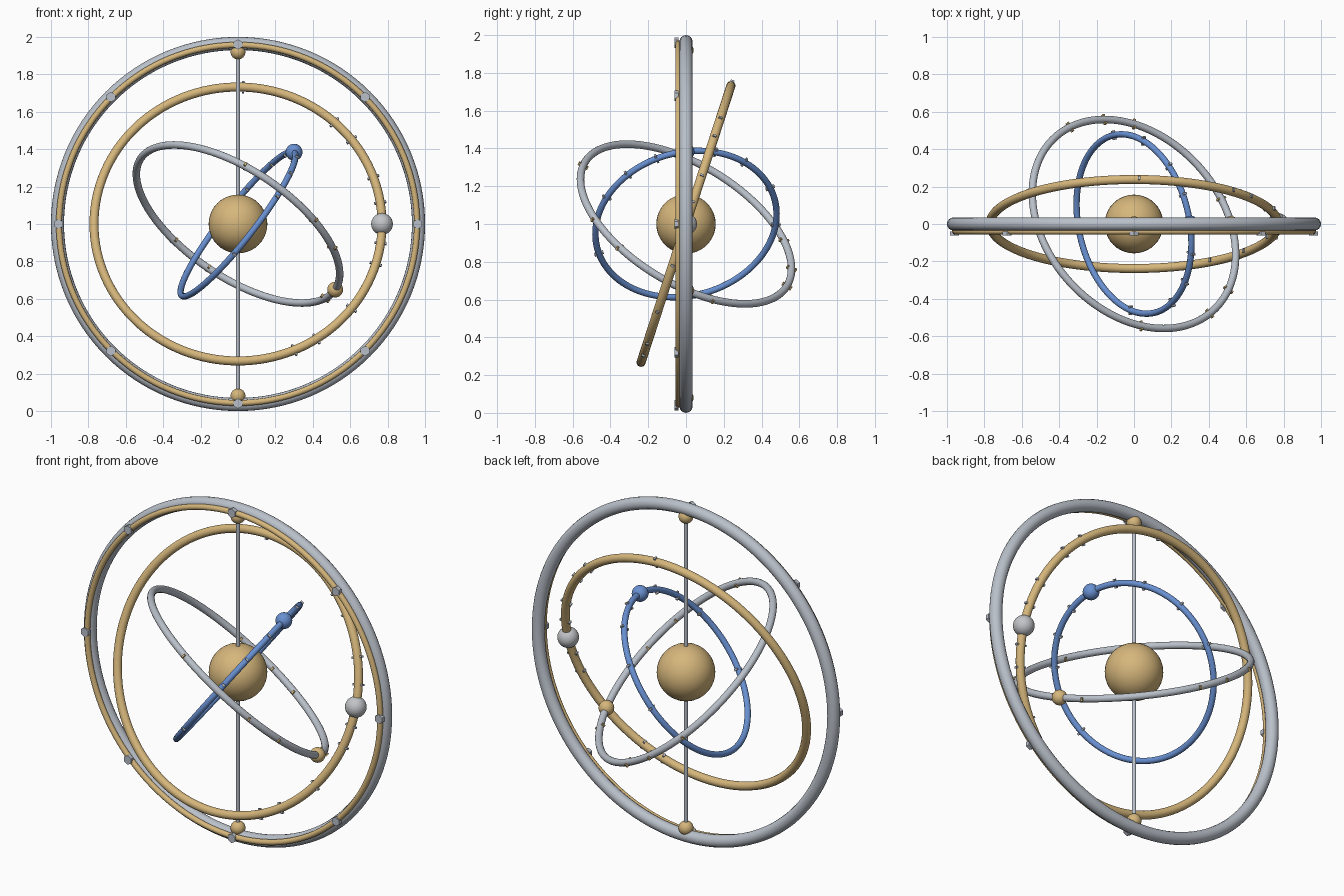
import bpy
from math import radians, sin, cos, pi
from mathutils import Matrix, Vector, Euler

cube = bpy.data.objects.get("Cube")
if cube:
    bpy.data.objects.remove(cube, do_unlink=True)


def material(name, rgb):
    m = bpy.data.materials.new(name)
    m.use_nodes = True
    m.diffuse_color = (*rgb, 1)
    m.node_tree.nodes["Principled BSDF"].inputs["Base Color"].default_value = (*rgb, 1)
    return m


GOLD = material("warm gold", (0.67, 0.47, 0.20))
SILVER = material("cool silver", (0.49, 0.53, 0.59))
PALE = material("pale silver", (0.54, 0.55, 0.57))
BLUE = material("soft blue", (0.14, 0.28, 0.64))

CENTRE = Vector((0, 0, 1))


def finish(name, mat, matrix, smooth=True):
    ob = bpy.context.object
    ob.name = name
    ob.matrix_world = matrix
    ob.data.materials.append(mat)
    if smooth:
        bpy.ops.object.shade_smooth_by_angle()
    return ob


def ring(name, mat, matrix, major, minor):
    bpy.ops.mesh.primitive_torus_add(major_radius=major, minor_radius=minor,
                                     major_segments=128, minor_segments=16)
    return finish(name, mat, matrix)


def ball(name, mat, place, radius):
    bpy.ops.mesh.primitive_uv_sphere_add(radius=radius, segments=40, ring_count=20)
    return finish(name, mat, Matrix.Translation(place))


def cylinder(name, mat, matrix, radius, depth, sides):
    bpy.ops.mesh.primitive_cylinder_add(radius=radius, depth=depth, vertices=sides)
    return finish(name, mat, matrix)


def orbit(name, ring_mat, ball_mat, tick_mat, major, minor, ball_radius, tilt, turn, ticks):
    """Tilted ring with a ball at its local +x and small radial tick bars."""
    frame = Matrix.Translation(CENTRE) @ Euler((radians(tilt), radians(turn), 0)).to_matrix().to_4x4()
    ring(name + "_ring", ring_mat, frame, major, minor)
    ball(name + "_planet", ball_mat, frame @ Vector((major, 0, 0)), ball_radius)
    for i, angle in enumerate(ticks):
        bpy.ops.mesh.primitive_cube_add(size=1)
        spot = Matrix.Rotation(radians(angle), 4, "Z") @ Matrix.Translation((major, 0, 0))
        size = Matrix.Diagonal((2 * minor + 0.016, 0.011, 0.02, 1))
        finish(f"{name}_tick_{i + 1}", tick_mat, frame @ spot @ size, smooth=False)


# Upright outer hoop with a gold band and hexagonal studs on its front
upright = Matrix.Rotation(pi / 2, 4, "X")
ring("outer_hoop", SILVER, Matrix.Translation(CENTRE) @ upright, 0.965, 0.035)
ring("front_band", GOLD, Matrix.Translation(CENTRE + Vector((0, -0.04, 0))) @ upright, 0.957, 0.016)
for i in range(8):
    a = i * pi / 4
    spot = CENTRE + Vector((0.96 * cos(a), -0.05, 0.96 * sin(a)))
    cylinder(f"hoop_stud_{i + 1}", SILVER, Matrix.Translation(spot) @ upright, 0.027, 0.022, 6)

# Central globe on a vertical axle
ball("centre_globe", GOLD, CENTRE, 0.157)
cylinder("axle", SILVER, Matrix.Translation(CENTRE), 0.012, 1.86, 24)
for side, z in (("top", 0.92), ("bottom", -0.92)):
    ball(side + "_finial", GOLD, CENTRE + Vector((0, 0, z)), 0.04)

# Three tilted orbits
orbit("large_orbit", GOLD, PALE, SILVER, 0.77, 0.024, 0.058, 72, 0,
      (-67, -57, -38, -17, -8, 9, 20, 38, 48, 88))
orbit("middle_orbit", SILVER, GOLD, GOLD, 0.627, 0.02, 0.042, -27, 34,
      (-103, -59, -39, 14, 73, 90, 112))
orbit("small_orbit", BLUE, BLUE, SILVER, 0.487, 0.017, 0.045, 10, -52,
      (-106, -61, -40, -19, 19, 40, 68, 98))
